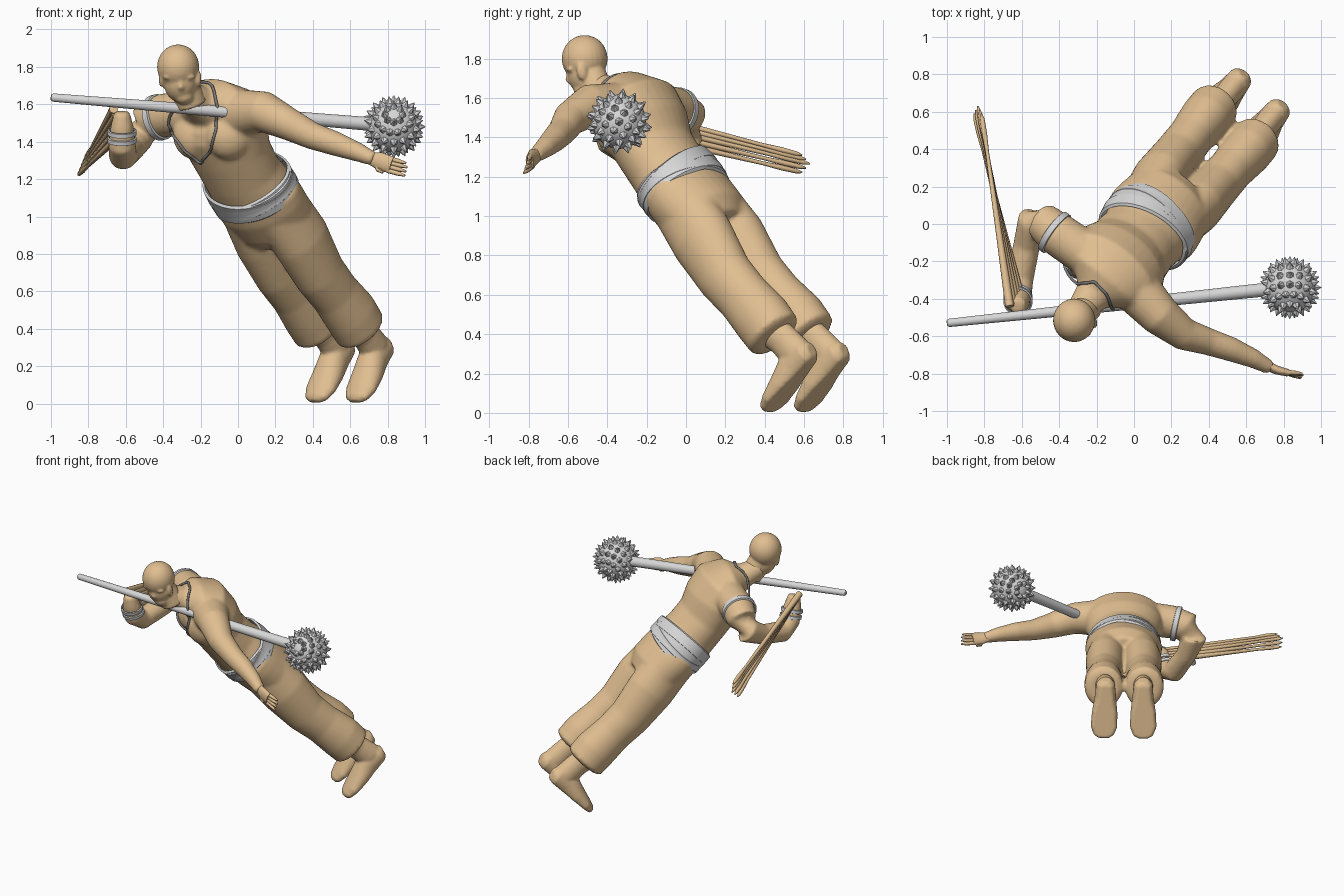
import bpy, bmesh, math
from mathutils import Vector, Matrix
from mathutils.bvhtree import BVHTree

cube = bpy.data.objects.get("Cube")
if cube:
    bpy.data.objects.remove(cube, do_unlink=True)

def material(name, rgb):
    m = bpy.data.materials.new(name)
    m.use_nodes = True
    m.diffuse_color = (*rgb, 1)
    m.node_tree.nodes["Principled BSDF"].inputs["Base Color"].default_value = (*rgb, 1)
    return m

SKIN = material("tan", (0.75, 0.52, 0.285))
SILVER = material("light grey", (0.68, 0.68, 0.68))
CORD = material("cord grey", (0.2, 0.2, 0.2))

# Body frame: the figure is turned and leans steeply forward
FRAME = (Matrix.Translation((0.07, -0.03, 1.16)) @ Matrix.Rotation(math.radians(-38.5), 4, 'Z')
         @ Matrix.Rotation(math.radians(44), 4, 'X'))
LEFT, BACK, UP = (FRAME.to_3x3().col[i].copy() for i in range(3))
X, Z = Vector((1, 0, 0)), Vector((0, 0, 1))

def body(left, fwd, up):
    return FRAME @ Vector((left, -fwd, up))

def ring(bm, centre, axis, ref, a, b, n):
    """Ellipse of vertices around an axis, half width a along ref."""
    axis = axis.normalized()
    side = (ref - axis * ref.dot(axis)).normalized()
    other = axis.cross(side)
    return [bm.verts.new(Vector(centre) + side * a * math.cos(k * math.tau / n)
                         + other * b * math.sin(k * math.tau / n)) for k in range(n)]

def bridge(bm, rings):
    for r, s in zip(rings, rings[1:]):
        for k in range(len(r)):
            bm.faces.new((r[k - 1], r[k], s[k], s[k - 1]))

def tube(bm, sections, ref=LEFT, n=20):
    """Loft sections (centre, half width, half depth) along a path, with caps."""
    pts = [Vector(s[0]) for s in sections]
    rings = [ring(bm, pts[i], pts[min(i + 1, len(pts) - 1)] - pts[max(i - 1, 0)], ref, a, b, n)
             for i, (_, a, b) in enumerate(sections)]
    bridge(bm, rings)
    bm.faces.new(rings[0][::-1])
    bm.faces.new(rings[-1])

def body_tube(bm, rows, s=1, n=28):
    """Tube in the body frame, which sways slightly sideways along its length."""
    tube(bm, [(body(s * u - .015 * w, v, w), a, b) for u, v, w, a, b in rows], n=n)

def band(bm, centre, axis, ref, a, b, half, thick):
    """Closed flat strap around an ellipse."""
    axis = axis.normalized()
    rings = [ring(bm, Vector(centre) + axis * h, axis, ref, a + o, b + o, 48)
             for h, o in ((-half, 0), (-half * .8, thick), (half * .8, thick), (half, 0))]
    bridge(bm, rings + rings[:1])

def ball(bm, centre, size, rot=Matrix()):
    mat = Matrix.Translation(centre) @ rot @ Matrix.Diagonal((*size, 1))
    bmesh.ops.create_uvsphere(bm, u_segments=24, v_segments=16, radius=1, matrix=mat)

def finish(name, bm, mat, voxel=0, smooth=4):
    bmesh.ops.recalc_face_normals(bm, faces=bm.faces)
    me = bpy.data.meshes.new(name)
    bm.to_mesh(me)
    bm.free()
    ob = bpy.data.objects.new(name, me)
    bpy.context.collection.objects.link(ob)
    me.materials.append(mat)
    me.shade_smooth()
    if voxel:
        mod = ob.modifiers.new("Fuse", 'REMESH')
        mod.mode, mod.voxel_size, mod.use_smooth_shade = 'VOXEL', voxel, True
        mod = ob.modifiers.new("Soften", 'SMOOTH')
        mod.factor, mod.iterations = 0.5, smooth
    else:
        me.set_sharp_from_angle(angle=math.radians(45))
    return ob

# Torso with neck and both arms
bm = bmesh.new()
body_tube(bm, [
    (0, 0, -.2, .2, .17), (0, 0, -.05, .246, .2), (0, .005, .1, .226, .188),
    (0, -.005, .25, .24, .183), (0, -.04, .39, .275, .2), (0, -.075, .5, .275, .18),
    (0, -.045, .58, .215, .135), (0, .01, .645, .1, .088), (0, .06, .77, .07, .07)], n=32)
for s in (-1, 1):
    ball(bm, body(s * .11, .045, .42), (.13, .105, .13))
left_arm = [((.02, -.36, 1.55), .13), ((.14, -.49, 1.56), .11), ((.27, -.59, 1.495), .088),
            ((.4, -.63, 1.43), .073), ((.52, -.67, 1.39), .066), ((.64, -.72, 1.345), .052),
            ((.73, -.77, 1.305), .037)]
right_arm = [((-.24, -.17, 1.56), .12), ((-.40, -.06, 1.54), .117), ((-.49, .01, 1.5), .105),
             ((-.535, .02, 1.43), .09), ((-.575, -.12, 1.36), .072), ((-.615, -.30, 1.325), .077),
             ((-.62, -.385, 1.38), .074), ((-.62, -.42, 1.48), .062), ((-.62, -.44, 1.56), .042)]
for arm in (left_arm, right_arm):
    tube(bm, [(p, r, r) for p, r in arm], Vector((.3, .2, 1)))
torso = finish("torso_and_arms", bm, SKIN, .013, 6)

# Left hand: palm, four fingers and a thumb
bm = bmesh.new()
tube(bm, [((.71, -.755, 1.31), .034, .026), ((.76, -.78, 1.295), .048, .024),
          ((.82, -.795, 1.275), .045, .02)], Z)
for i in range(4):
    tip = Vector((.905 - .006 * abs(i - 1), -.80 - .008 * i, 1.285 - .022 * i))
    base = Vector((.80, -.79, 1.312 - .022 * i))
    tube(bm, [(base, .014, .014), (base.lerp(tip, .6), .012, .012), (tip, .006, .006)], Z, 8)
tube(bm, [((.74, -.77, 1.28), .017, .017), ((.75, -.785, 1.25), .014, .014),
          ((.775, -.795, 1.235), .007, .007)], X, 8)
finish("left_hand", bm, SKIN)

# Right hand: long drawn-out fingers trailing backwards
bm = bmesh.new()
for i in range(5):
    start = Vector((-.665 + .015 * i, -.44 + .01 * i, 1.575 - .03 * i))
    tip = Vector((-.815 - .01 * i, .63 - .02 * abs(i - 2), 1.31 - .022 * i))
    tube(bm, [(start.lerp(tip, f), r, r) for f, r in
              ((0, .024), (.35, .017), (.8, .01), (.9, .014), (.97, .012), (1, .004))], Z, 8)
finish("right_fingers", bm, SKIN)

# Trousers: hips that bulge past the sash at the sides, and two baggy legs
bm = bmesh.new()
body_tube(bm, [(0, 0, .0, .235, .18), (0, 0, -.05, .27, .19), (0, 0, -.12, .268, .198),
               (0, -.01, -.25, .25, .195), (0, -.01, -.34, .19, .15)], n=32)
for s in (-1, 1):
    body_tube(bm, [
        (.11, 0, -.15, .13, .17), (.13, .01, -.38, .138, .175), (.135, .03, -.62, .126, .152),
        (.138, .015, -.78, .122, .143), (.143, 0, -.95, .135, .155), (.143, 0, -1.06, .135, .15),
        (.143, 0, -1.08, .10, .11)], s)
finish("trousers", bm, SKIN, .014, 4)

# Bare feet with ankles and flat soles
for s, side in ((-1, "right"), (1, "left")):
    bm = bmesh.new()
    body_tube(bm, [(.135, 0, -1.02, .075, .09), (.132, -.02, -1.12, .066, .085),
                   (.132, -.03, -1.22, .07, .09), (.132, -.03, -1.30, .06, .075)], s)
    body_tube(bm, [
        (.132, -.12, -1.28, .035, .04), (.132, -.09, -1.27, .065, .07), (.132, .02, -1.26, .076, .09),
        (.135, .12, -1.285, .09, .072), (.138, .22, -1.30, .094, .052),
        (.138, .28, -1.305, .07, .035), (.138, .30, -1.31, .035, .02)], s)
    for v in bm.verts:
        p = FRAME.inverted() @ v.co
        p.z = max(p.z, -1.327)
        v.co = FRAME @ p
    finish(side + "_foot", bm, SKIN, .01, 3)

# Head, bowed: skull, face, jaw, nose, brow and ears
bm = bmesh.new()
tilt = Matrix.Rotation(math.radians(12), 4, 'X')
ball(bm, (-.32, -.515, 1.80), (.113, .117, .12))
ball(bm, (-.308, -.515, 1.72), (.09, .088, .11), tilt)
ball(bm, (-.29, -.52, 1.645), (.055, .052, .045), tilt)
tube(bm, [((-.312, -.595, 1.74), .012, .012), ((-.305, -.598, 1.69), .016, .016),
          ((-.30, -.58, 1.675), .012, .012)], X, 10)
for s in (-1, 1):
    ball(bm, (-.315 + s * .045, -.588, 1.745), (.04, .02, .014))
    ball(bm, (-.31 + s * .1, -.53, 1.735), (.014, .027, .045), tilt)
tube(bm, [((-.25, -.44, 1.60), .085, .085), ((-.29, -.48, 1.72), .075, .075)], X)
finish("head", bm, SKIN, .009, 3)

# Wrapped sash of crossing straps
bm = bmesh.new()
for lean, pitch, w, half in ((0, 0, -.02, .06), (.16, -.06, .02, .045), (-.14, .05, -.03, .045)):
    band(bm, body(0, 0, w), UP + LEFT * lean + BACK * pitch, LEFT, .248, .2, half, .014)
finish("sash", bm, SILVER)

# Armband and wrist bands
bm = bmesh.new()
band(bm, (-.425, -.045, 1.53), Vector((-.75, .55, -.2)), Z, .112, .112, .02, .012)
finish("armband", bm, SILVER)
bm = bmesh.new()
for z in (1.41, 1.45):
    band(bm, (-.62, -.388 - (z - 1.39) * .4, z), Vector((0, -.3, 1)), X, .07, .07, .014, .008)
finish("wrist_bands", bm, SILVER)

# Cord necklace laid on the surface of the chest and upper back
bpy.context.view_layer.update()
tree = BVHTree.FromObject(torso, bpy.context.evaluated_depsgraph_get())
front = [(-.13, 1.67), (-.11, 1.58), (-.115, 1.47), (-.145, 1.35), (-.20, 1.29), (-.28, 1.35),
         (-.34, 1.43), (-.37, 1.5)]
over = [(-.37, -.36), (-.30, -.32), (-.21, -.31), (-.15, -.37)]
path = []
for outline, place, aim in ((front, lambda p: Vector((p[0], -3, p[1])), Vector((0, 1, 0))),
                            (over, lambda p: Vector((p[0], p[1], 4)), -Z)):
    for p, q in zip(outline, outline[1:] + outline[-1:]):
        for f in ((0, .33, .67) if p != q else (0,)):
            hit, normal, _, _ = tree.ray_cast(place(p).lerp(place(q), f), aim)
            if hit:
                path.append(hit + normal * .006)
curve = bpy.data.curves.new("necklace", 'CURVE')
curve.dimensions, curve.bevel_depth, curve.bevel_resolution = '3D', .008, 2
spline = curve.splines.new('BEZIER')
spline.bezier_points.add(len(path) - 1)
spline.use_cyclic_u = True
for bp, p in zip(spline.bezier_points, path):
    bp.co = p
    bp.handle_left_type = bp.handle_right_type = 'AUTO'
spline.resolution_u = 4
curve.materials.append(CORD)
bpy.context.collection.objects.link(bpy.data.objects.new("necklace", curve))

# Club shaft and spiked head
bm = bmesh.new()
butt, top = Vector((-1, -.53, 1.637)), Vector((.76, -.345, 1.49))
tube(bm, [(butt.lerp(top, f), r, r) for f, r in ((0, .014), (.006, .022), (.4, .029), (1, .037))], Z)
finish("club_shaft", bm, SILVER)
bm = bmesh.new()
centre = Vector((.833, -.34, 1.48))
turn = Vector((0, -.86, .5)).to_track_quat('Z', 'Y').to_matrix()
ball(bm, centre, (.138, .138, .138), turn.to_4x4())
for lat, count in ((-70, 8), (-46, 14), (-23, 16), (0, 16), (23, 16), (46, 14), (70, 8)):
    for k in range(count):
        lon, la = k * math.tau / count, math.radians(lat)
        d = turn @ Vector((math.cos(la) * math.cos(lon), math.cos(la) * math.sin(lon), math.sin(la)))
        mat = Matrix.Translation(centre + d * .15) @ d.to_track_quat('Z', 'Y').to_matrix().to_4x4()
        bmesh.ops.create_cone(bm, segments=6, radius1=.024, radius2=.002, depth=.038, matrix=mat)
finish("spiked_head", bm, SILVER)
